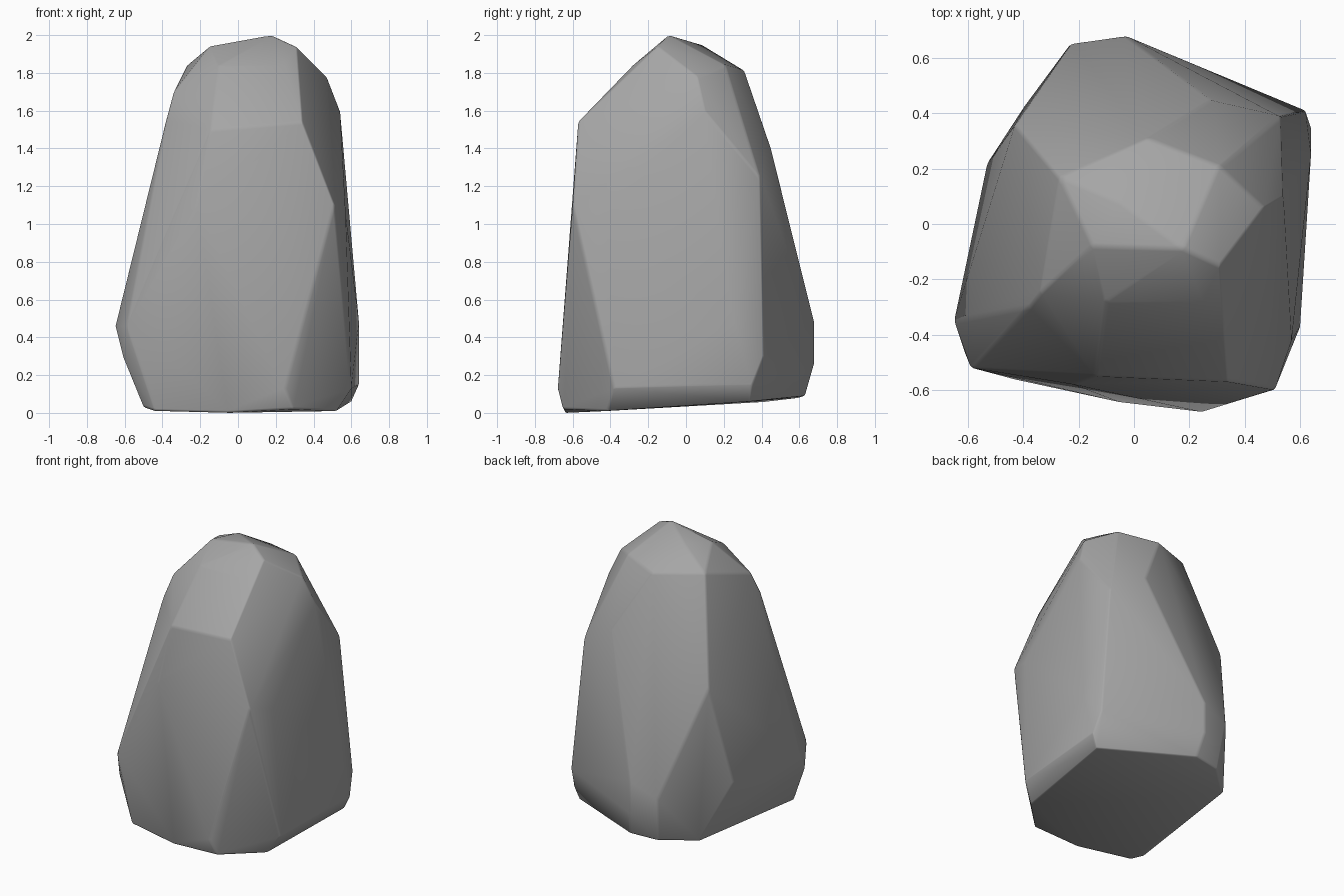
import bpy
import bmesh
from mathutils import Vector

default_cube = bpy.data.objects.get("Cube")
if default_cube:
    bpy.data.objects.remove(default_cube, do_unlink=True)


def make_material(name, colour):
    material = bpy.data.materials.new(name)
    material.use_nodes = True
    material.diffuse_color = colour
    shader = material.node_tree.nodes.get("Principled BSDF")
    shader.inputs["Base Color"].default_value = colour
    shader.inputs["Roughness"].default_value = 0.9
    return material


def add_corners(mesh, corners):
    """Add rock corners given in hundredths of a unit."""
    for corner in corners:
        mesh.verts.new(Vector(corner) / 100)


rock_mesh = bmesh.new()

# Underside, tilted gently up towards the back
add_corners(rock_mesh, [
    (-50, -50, 3), (-44, -56, 1), (-7, -64, 0), (29, -65, 2), (52, -42, 1),
    (60, 34, 6), (0, 63, 9), (-20, 60, 8), (-40, 42, 6)])

# Broad lower body
add_corners(rock_mesh, [
    (-61, -47, 30), (-65, -35, 46), (-59, -52, 46), (25, -68, 13),
    (60, -38, 13), (64, 35, 15), (64, 25, 48), (62, 41, 30),
    (-3, 68, 48), (-3, 68, 26), (-23, 65, 40), (-53, 22, 44)])

# Shoulders
add_corners(rock_mesh, [
    (51, -60, 110), (57, -42, 105), (53, 39, 125), (28, 45, 140),
    (-43, 36, 113), (-22, -58, 110), (-14, -55, 150), (34, -57, 154),
    (-38, -30, 155), (54, 10, 160)])

# Blunt, off-centre crown
add_corners(rock_mesh, [
    (-34, -25, 170), (-27, 17, 184), (5, 31, 181), (31, 21, 184),
    (47, 6, 178), (31, -15, 194), (25, -28, 184), (-10, -28, 184),
    (-15, -8, 194), (-5, 8, 195), (18, -9, 200)])

# Wrap the corners in one solid and drop the unused inner points
hull = bmesh.ops.convex_hull(rock_mesh, input=rock_mesh.verts)
leftovers = {item for item in hull["geom_interior"] + hull["geom_unused"]
             if isinstance(item, bmesh.types.BMVert)}
bmesh.ops.delete(rock_mesh, geom=list(leftovers), context="VERTS")
bmesh.ops.recalc_face_normals(rock_mesh, faces=rock_mesh.faces)

rock_data = bpy.data.meshes.new("rock")
rock_mesh.to_mesh(rock_data)
rock_mesh.free()
rock_data.materials.append(make_material("stone grey", (0.38, 0.38, 0.38, 1)))
rock = bpy.data.objects.new("rock", rock_data)
bpy.context.collection.objects.link(rock)

# Slightly worn edges between large smooth facets
bevel = rock.modifiers.new("worn edges", "BEVEL")
bevel.width = 0.012
bevel.segments = 2
bevel.limit_method = "ANGLE"
bevel.angle_limit = 0.35
rock_data.shade_smooth()
